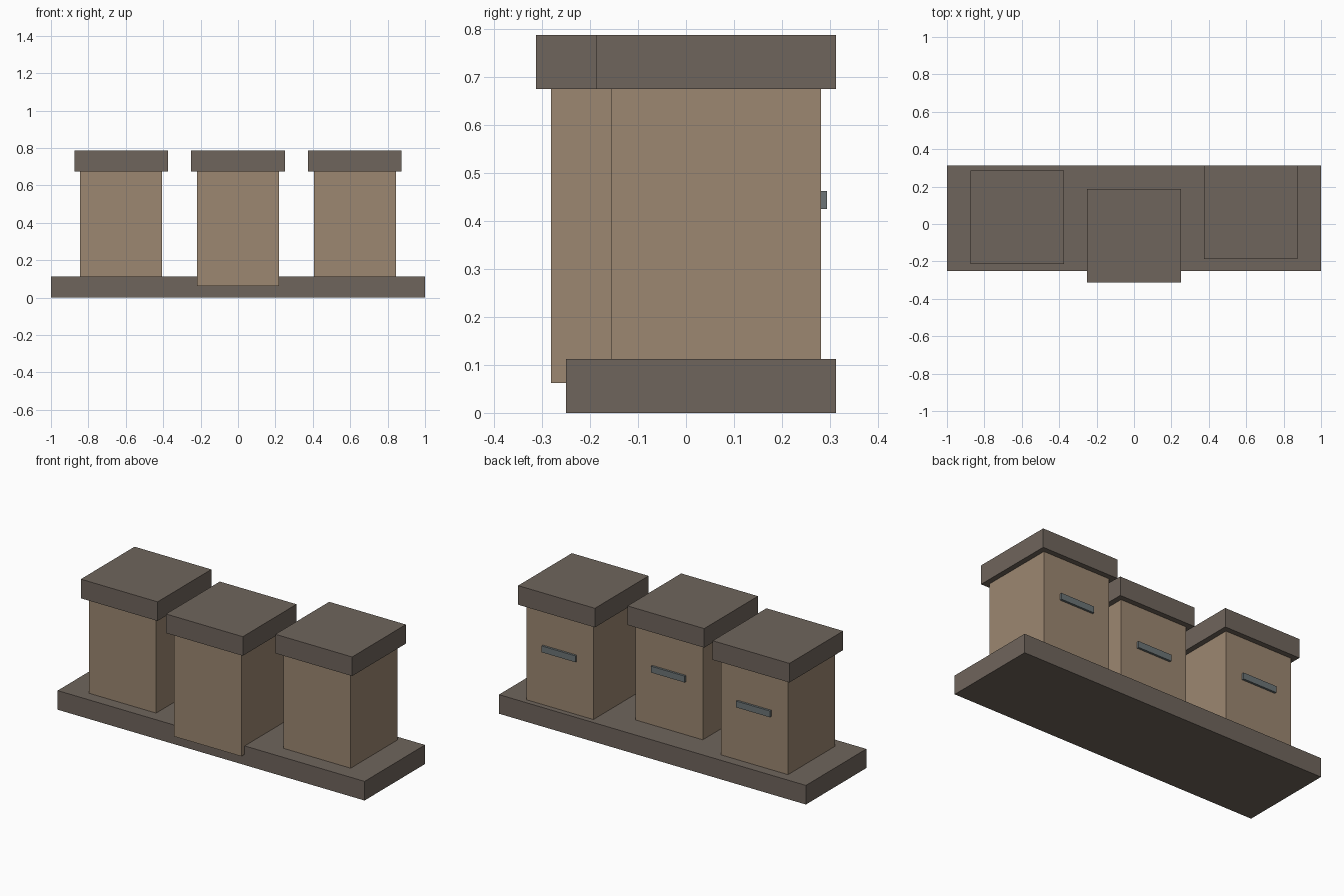
import bpy

cube = bpy.data.objects.get("Cube")
if cube:
    bpy.data.objects.remove(cube, do_unlink=True)


def material(name, rgb):
    mat = bpy.data.materials.new(name)
    mat.use_nodes = True
    color = (*rgb, 1.0)
    mat.diffuse_color = color
    bsdf = mat.node_tree.nodes["Principled BSDF"]
    bsdf.inputs["Base Color"].default_value = color
    bsdf.inputs["Roughness"].default_value = 0.9
    return mat


def box(name, center, size, mat):
    bpy.ops.mesh.primitive_cube_add(size=1, location=center)
    obj = bpy.context.object
    obj.name = name
    obj.scale = size
    bpy.ops.object.transform_apply(location=False, rotation=False, scale=True)
    obj.data.materials.append(mat)
    return obj


dark_wood = material("dark_wood", (0.159, 0.130, 0.107))
tan_wood = material("tan_wood", (0.332, 0.242, 0.165))
grey_metal = material("grey_metal", (0.150, 0.175, 0.180))

# Shared plinth
box("plinth", (0, 0.031, 0.056), (2.0, 0.5625, 0.1125), dark_wood)

BODY = 0.4375
LID = 0.5


def bin_unit(side, x, y):
    """One square bin: body, overhanging lid and a rear handle."""
    box(side + "_body", (x, y, 0.369), (BODY, BODY, 0.6125), tan_wood)
    box(side + "_lid", (x, y, 0.7315), (LID, LID, 0.1125), dark_wood)
    box(side + "_handle", (x, y + BODY / 2, 0.444), (0.22, 0.025, 0.0375), grey_metal)


# Three bins standing slightly out of line
for side, x, y in (("right", -0.625, 0.037), ("middle", 0.0, -0.0625), ("left", 0.625, 0.0625)):
    bin_unit(side, x, y)
